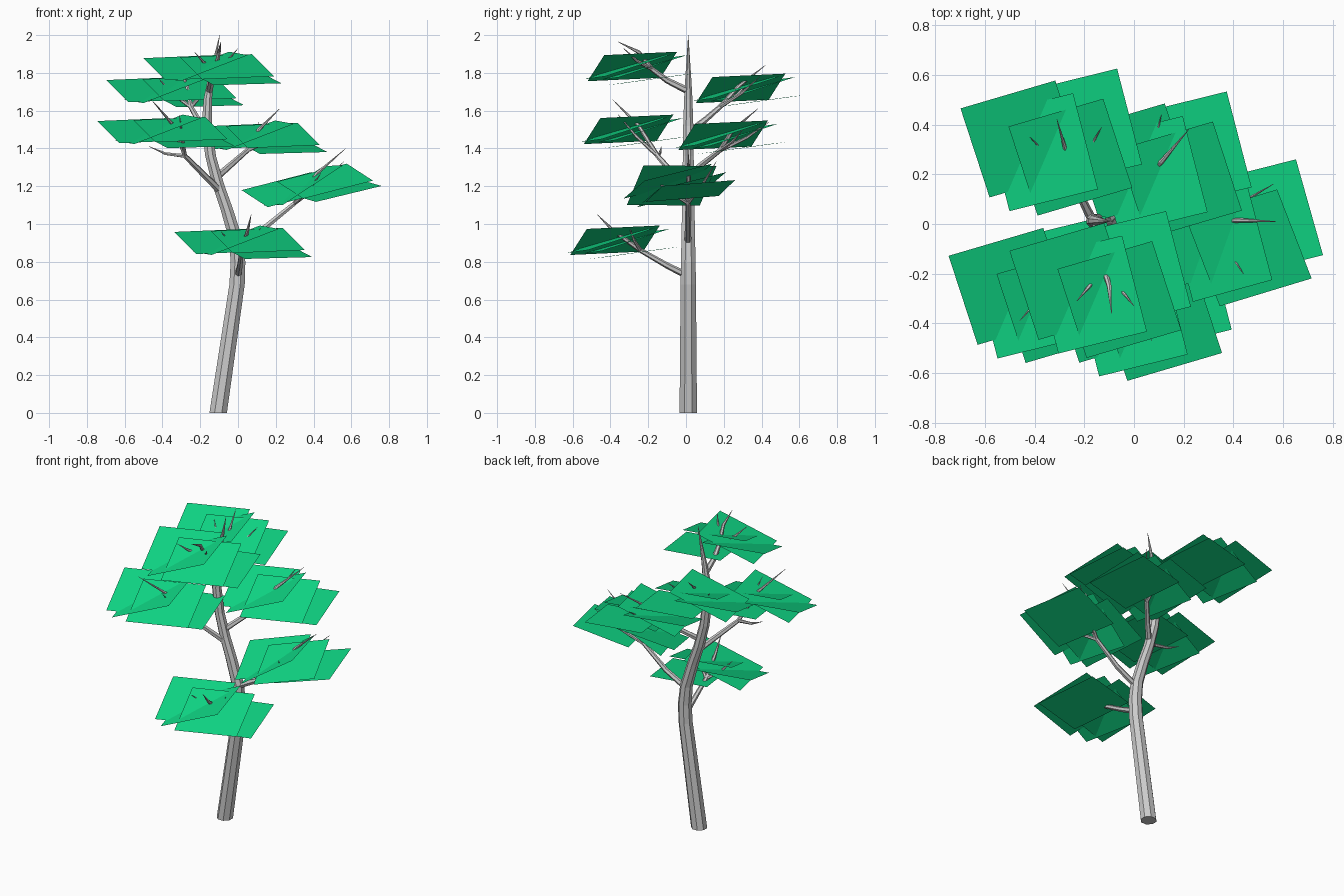
import bpy, math
from mathutils import Vector

if "Cube" in bpy.data.objects:
    bpy.data.objects.remove(bpy.data.objects["Cube"])

UP = Vector((0, 0, 1))


def make_object(name, verts, faces):
    me = bpy.data.meshes.new(name)
    me.from_pydata(verts, [], faces)
    me.update()
    ob = bpy.data.objects.new(name, me)
    bpy.context.collection.objects.link(ob)
    return ob


def tube(name, pts, radii, sides=8, level=False):
    """Tapered faceted tube along a path; level keeps the rings horizontal."""
    pts = [Vector(p) for p in pts]
    n, verts, faces = len(pts), [], []
    for i, (p, r) in enumerate(zip(pts, radii)):
        d = pts[min(i + 1, n - 1)] - pts[max(i - 1, 0)]
        q = UP.rotation_difference(UP if level else d.normalized())
        for k in range(sides):
            a = 2 * math.pi * (k + 0.5) / sides
            verts.append(p + q @ Vector((r * math.cos(a), r * math.sin(a), 0)))
    for i in range(n - 1):
        for k in range(sides):
            a, b = i * sides + k, i * sides + (k + 1) % sides
            faces.append((a, b, b + sides, a + sides))
    faces.append(tuple(reversed(range(sides))))
    faces.append(tuple(range((n - 1) * sides, n * sides)))
    return make_object(name, verts, faces)


# trunk: (x, z, radius), gently S-curved
trunk = [(-.105, 0, .05), (-.005, .68, .044), (.0, .8, .042), (-.012, .92, .039),
         (-.06, 1.08, .036), (-.105, 1.21, .034), (-.145, 1.36, .031), (-.165, 1.52, .029),
         (-.16, 1.66, .024), (-.145, 1.76, .018), (-.097, 2.0, .001)]
tube("trunk", [(x, .012, z) for x, z, r in trunk], [r for x, z, r in trunk], level=True)

# branches: main path followed by side twig tips
branches = {
    "low_front": ([(0, 0, .73), (.01, -.1, .78), (.02, -.24, .86), (.05, -.38, .96), (.07, -.47, 1.05)],
                  [(-.09, -.36, .96), (.12, -.3, .98)]),
    "right": ([(-.01, .01, .9), (.14, .01, .98), (.3, .01, 1.11), (.42, .015, 1.27), (.57, .01, 1.4)],
              [(.44, -.2, 1.27), (.56, .16, 1.33)]),
    "right_back": ([(-.11, .01, 1.25), (-.03, .09, 1.32), (.05, .18, 1.39), (.11, .25, 1.5), (.22, .38, 1.61)],
                   [(.11, .44, 1.54), (.24, .3, 1.5)]),
    "left_front": ([(-.1, .0, 1.18), (-.2, -.08, 1.28), (-.28, -.15, 1.36), (-.34, -.25, 1.52), (-.46, -.39, 1.66)],
                   [(-.47, -.13, 1.41), (-.31, -.36, 1.58)]),
    "left_back": ([(-.165, .01, 1.48), (-.21, .1, 1.55), (-.25, .18, 1.62), (-.27, .28, 1.73), (-.31, .42, 1.84)],
                  [(-.42, .35, 1.77), (-.13, .39, 1.78)]),
    "top_front": ([(-.15, .0, 1.71), (-.14, -.1, 1.76), (-.12, -.18, 1.82), (-.1, -.25, 1.91), (-.09, -.36, 1.965)],
                  [(-.23, -.31, 1.91), (0, -.33, 1.93)]),
}
for name, (path, twigs) in branches.items():
    tube(name + "_branch", path, [.019, .016, .013, .01, .001], 6)
    root = Vector(path[2])
    for i, tip in enumerate(twigs):
        tip = Vector(tip)
        mid = root.lerp(tip, .55) - UP * .015
        tube(f"{name}_twig_{i + 1}", [root, mid, tip], [.011, .008, .001], 6)

# foliage: four overlapping tilted cards: (corner, edge u, edge v)
cards = [
    ((-.337, -.200, .958), (.381, .112, .016), (.117, -.358, -.117)),
    ((-.144, -.273, .963), (.381, .112, .016), (.117, -.358, -.117)),
    ((-.140, -.613, .836), (.356, .088, .138), (-.100, .386, .018)),
    ((.036, -.513, .815), (.357, .088, .010), (-.100, .385, .053)),
]
centre = Vector((.02, -.33, .90))
verts, faces = [], []
for c, u, v in cards:
    c, u, v = Vector(c) - centre, Vector(u), Vector(v)
    b = len(verts)
    verts += [c, c + u, c + u + v, c + v]
    up = u.cross(v).z > 0
    faces.append((b, b + 1, b + 2, b + 3) if up else (b + 3, b + 2, b + 1, b))

leaf = bpy.data.materials.new("leaf_green")
leaf.diffuse_color = (.005, .70, .24, 1)
leaf.use_nodes = True
leaf.node_tree.nodes["Principled BSDF"].inputs["Base Color"].default_value = leaf.diffuse_color
first = make_object("low_front_leaves", verts, faces)
first.data.materials.append(leaf)
first.location = centre

# repeated foliage: offset from the first cluster and tilt about y
for name, off, tilt in [("right", (.36, .30, .297), -.21),
                        ("right_back", (.08, .573, .556), 0),
                        ("left_front", (-.409, .072, .587), 0),
                        ("left_back", (-.361, .665, .804), 0),
                        ("top_front", (-.164, .092, .92), 0)]:
    ob = bpy.data.objects.new(name + "_leaves", first.data)
    bpy.context.collection.objects.link(ob)
    ob.location = centre + Vector(off)
    ob.rotation_euler[1] = tilt
